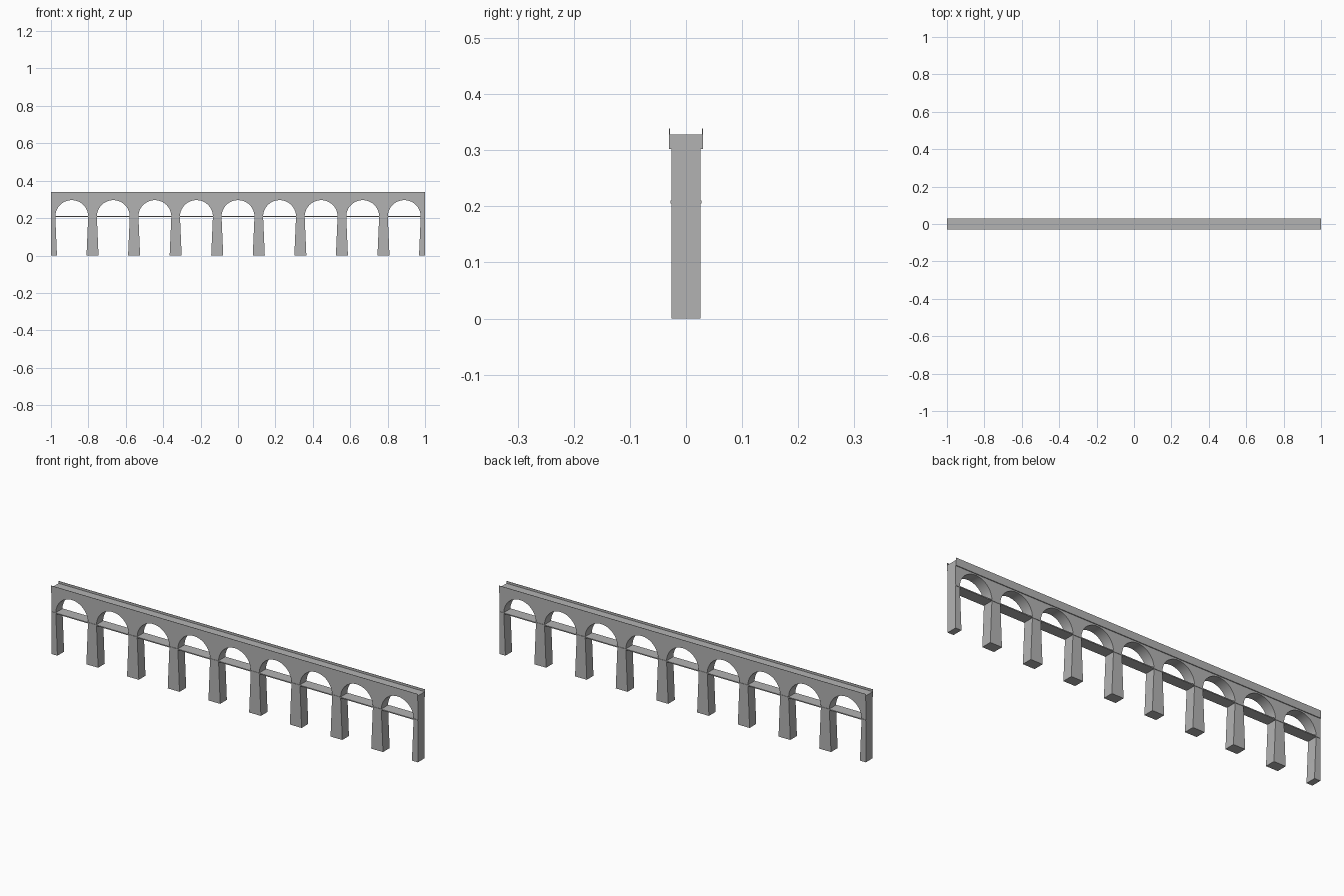
import bpy, bmesh, math

cube = bpy.data.objects.get("Cube")
if cube:
    bpy.data.objects.remove(cube, do_unlink=True)

ARCHES, PITCH = 9, 2 / 9
SPRING, RADIUS, FOOT = 0.208, 0.088, 0.079   # spring height, arch radius, half opening at ground
DEPTH, DECK_BASE, DECK_TOP, RAIL_TOP = 0.026, 0.302, 0.328, 0.339
SEGMENTS = 32

stone = bpy.data.materials.new("grey stone")
stone.use_nodes = True
stone.diffuse_color = (0.45, 0.45, 0.45, 1)
stone.node_tree.nodes["Principled BSDF"].inputs["Base Color"].default_value = (0.45, 0.45, 0.45, 1)


def extrude_profile(name, points, half_depth):
    """Extrude an x-z outline through y."""
    bm = bmesh.new()
    face = bm.faces.new([bm.verts.new((x, -half_depth, z)) for x, z in points])
    ext = bmesh.ops.extrude_face_region(bm, geom=[face])
    bmesh.ops.translate(bm, vec=(0, 2 * half_depth, 0),
                        verts=[v for v in ext["geom"] if isinstance(v, bmesh.types.BMVert)])
    bmesh.ops.recalc_face_normals(bm, faces=bm.faces)
    mesh = bpy.data.meshes.new(name)
    bm.to_mesh(mesh)
    bm.free()
    obj = bpy.data.objects.new(name, mesh)
    bpy.context.collection.objects.link(obj)
    mesh.materials.append(stone)
    return obj


def beam(name, half_depth, low, high, y=0):
    """A straight bar along the whole length."""
    obj = extrude_profile(name, [(-1, low), (1, low), (1, high), (-1, high)], half_depth)
    obj.location.y = y
    return obj


# Arcade wall: tapered piers joined by round arches
outline = [(-1, 0)]
for i in range(ARCHES):
    cx = (i - (ARCHES - 1) / 2) * PITCH
    outline.append((cx - FOOT, 0))
    for s in range(SEGMENTS + 1):
        a = math.pi * (1 - s / SEGMENTS)
        outline.append((cx + RADIUS * math.cos(a), SPRING + RADIUS * math.sin(a)))
    outline.append((cx + FOOT, 0))
outline += [(1, 0), (1, DECK_BASE), (-1, DECK_BASE)]
wall = extrude_profile("arcade_wall", outline, DEPTH)
bpy.context.view_layer.objects.active = wall
wall.select_set(True)
bpy.ops.object.shade_smooth_by_angle(angle=math.radians(30))

# Thin walkway tying the piers together at the springing line
beam("walkway_slab", 0.028, 0.205, 0.210)

# Deck overhanging the wall, with a thin parapet on each side
beam("deck", 0.0285, DECK_BASE, DECK_TOP)
for side, y in (("right", -0.0293), ("left", 0.0293)):
    beam("parapet_" + ("front" if y < 0 else "back"), 0.0008, DECK_BASE, RAIL_TOP, y)
